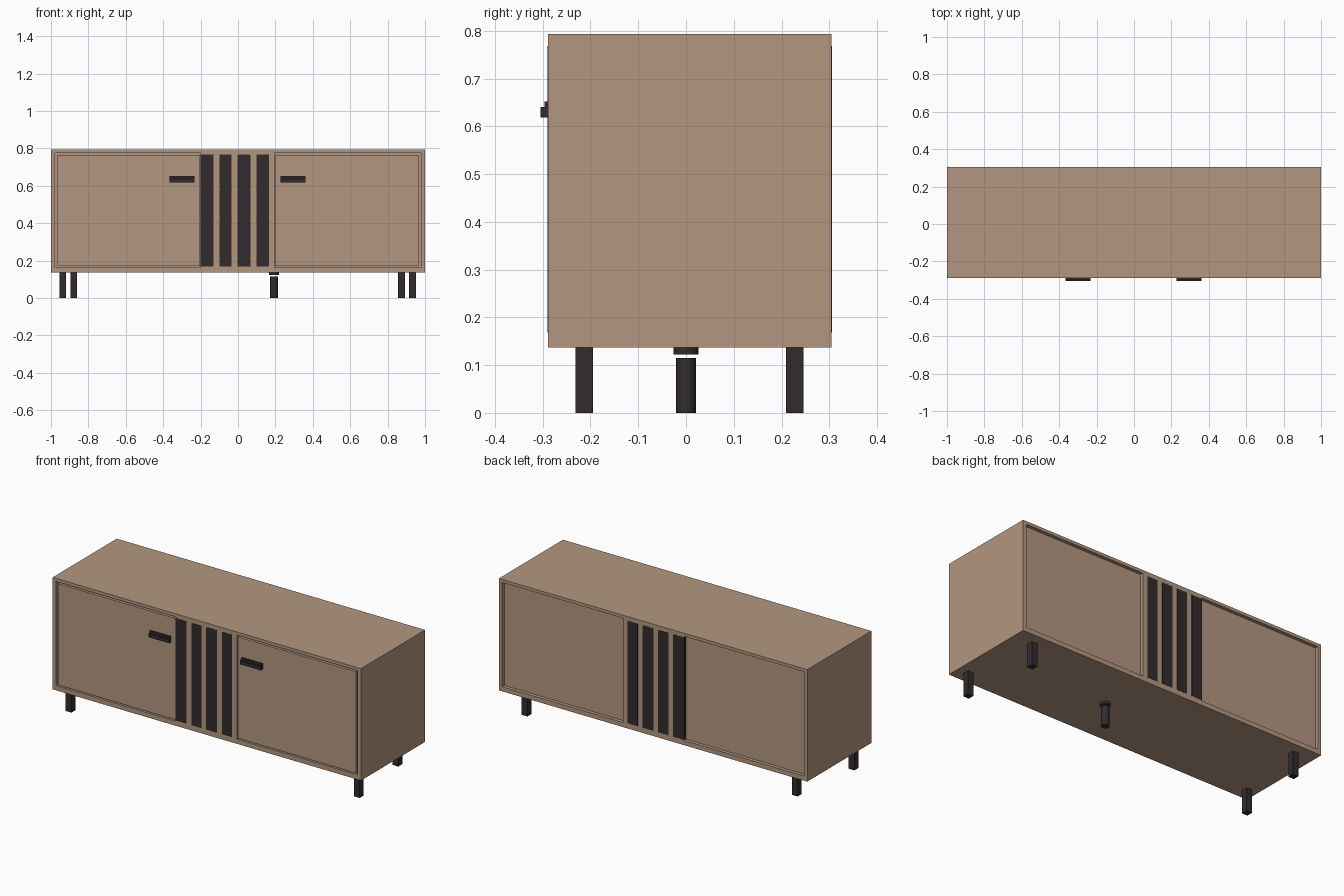
import bpy, bmesh

if "Cube" in bpy.data.objects:
    bpy.data.objects.remove(bpy.data.objects["Cube"])


def material(name, rgb):
    m = bpy.data.materials.new(name)
    m.diffuse_color = (*rgb, 1.0)
    m.use_nodes = True
    m.node_tree.nodes["Principled BSDF"].inputs["Base Color"].default_value = m.diffuse_color
    return m


wood = material("oak_brown", (0.45, 0.31, 0.215))
dark = material("charcoal", (0.032, 0.024, 0.026))


def finish(name, bm, mat):
    me = bpy.data.meshes.new(name)
    bm.to_mesh(me)
    bm.free()
    me.materials.append(mat)
    ob = bpy.data.objects.new(name, me)
    bpy.context.collection.objects.link(ob)
    return ob


def box(name, x, y, z, mat):
    bm = bmesh.new()
    bmesh.ops.create_cube(bm, size=1)
    for v in bm.verts:
        for i, (lo, hi) in enumerate((x, y, z)):
            v.co[i] = lo if v.co[i] < 0 else hi
    return finish(name, bm, mat)


def cylinder(name, x, y, z, r, mat):
    bm = bmesh.new()
    bmesh.ops.create_cone(bm, cap_ends=True, segments=32, radius1=r, radius2=r, depth=z[1] - z[0])
    bmesh.ops.translate(bm, verts=bm.verts, vec=(x, y, (z[0] + z[1]) / 2))
    ob = finish(name, bm, mat)
    for p in ob.data.polygons:
        p.use_smooth = len(p.vertices) == 4
    return ob


FRONT, BACK = -0.289, 0.305
Z0, Z1 = 0.137, 0.793
DOOR_Z = (0.164, 0.775)
BAYS = ((-0.978, -0.2), (0.195, 0.978))

# carcass with shallow recesses for the doors (front) and panels (back)
body = box("cabinet_body", (-1, 1), (FRONT, BACK), (Z0, Z1), wood)
for bay in BAYS:
    for y in ((FRONT - 0.1, FRONT + 0.02), (BACK - 0.02, BACK + 0.1)):
        cutter = box("recess_cutter", bay, y, DOOR_Z, wood)
        cutter.hide_render = True
        mod = body.modifiers.new("recess", 'BOOLEAN')
        mod.operation = 'DIFFERENCE'
        mod.solver = 'EXACT'
        mod.object = cutter
        bpy.context.view_layer.objects.active = body
        bpy.ops.object.modifier_apply(modifier=mod.name)
        bpy.data.objects.remove(cutter)

# doors, set in the front recesses with a thin gap around
box("left_door", (-0.966, -0.204), (FRONT + 0.003, FRONT + 0.0195), (0.17, 0.764), wood)
box("right_door", (0.199, 0.966), (FRONT + 0.003, FRONT + 0.0195), (0.17, 0.764), wood)

# dark vertical slats on both faces
for i, (a, b) in enumerate(((-0.201, -0.131), (-0.1, -0.034), (-0.003, 0.067), (0.099, 0.165))):
    box(f"front_slat_{i + 1}", (a, b), (FRONT - 0.001, FRONT + 0.019), (0.168, 0.768), dark)
    box(f"back_slat_{i + 1}", (a, b), (BACK - 0.019, BACK + 0.001), (0.168, 0.768), dark)

# stepped handles
for side, x in (("left", (-0.366, -0.233)), ("right", (0.227, 0.361))):
    box(side + "_handle_plate", x, (-0.296, FRONT + 0.01), (0.618, 0.652), dark)
    box(side + "_handle_bar", x, (-0.305, -0.295), (0.618, 0.64), dark)

# corner legs, the back pair set further in
for label, cx, cy in (("front", 0.935, -0.213), ("back", 0.876, 0.228)):
    for side, s in (("left", -1), ("right", 1)):
        x = s * cx - 0.002
        box(f"{label}_{side}_leg", (x - 0.0185, x + 0.0185), (cy - 0.0185, cy + 0.0185), (0, Z0 + 0.002), dark)

# adjustable middle support
cylinder("middle_leg", 0.193, 0, (0, 0.115), 0.021, dark)
cylinder("middle_leg_flange", 0.193, 0, (0.122, Z0 + 0.001), 0.026, dark)
